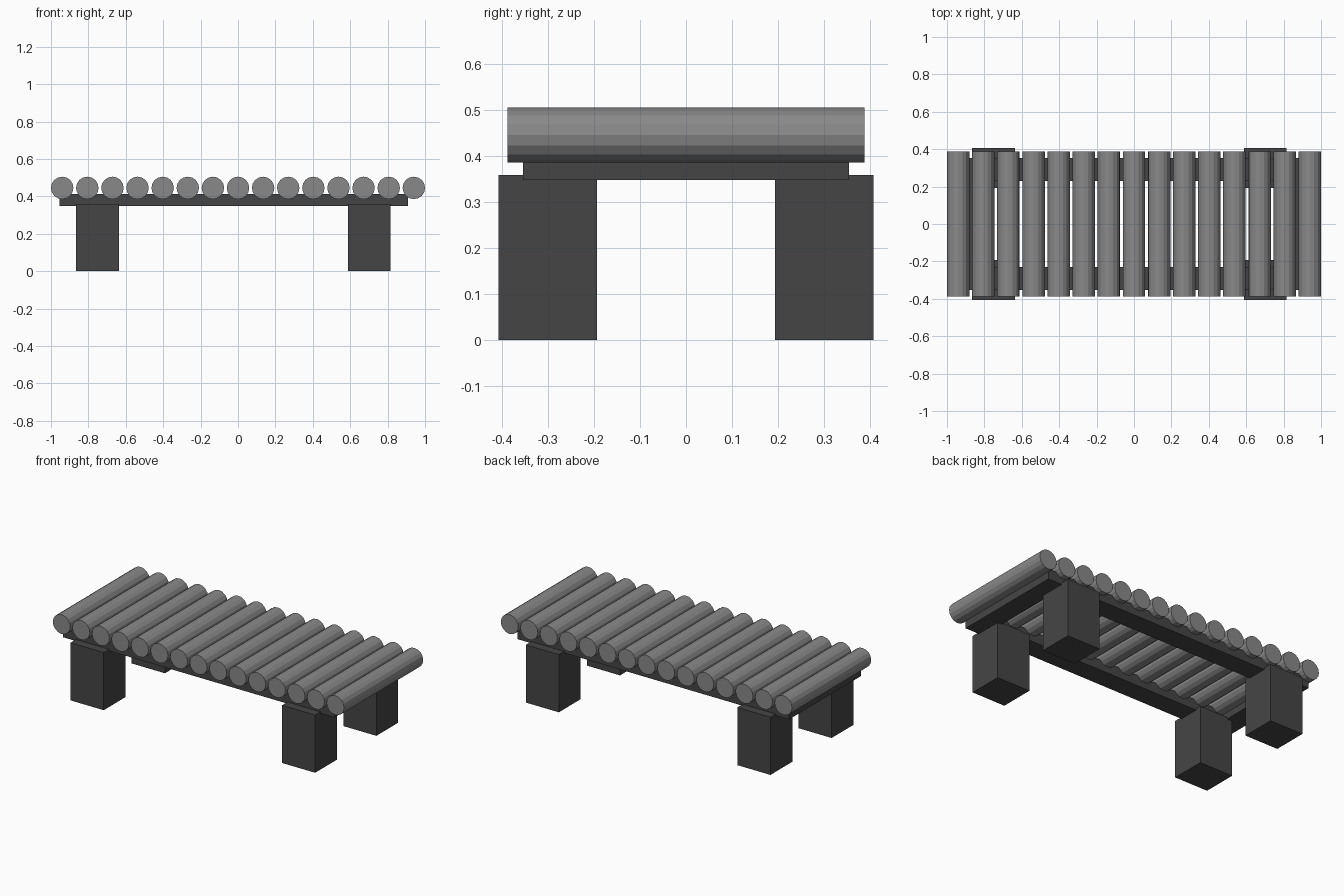
import bpy, bmesh, math
from mathutils import Matrix

if "Cube" in bpy.data.objects:
    bpy.data.objects.remove(bpy.data.objects["Cube"])


def material(name, v):
    m = bpy.data.materials.new(name)
    m.diffuse_color = (v, v, v, 1)
    m.use_nodes = True
    m.node_tree.nodes["Principled BSDF"].inputs["Base Color"].default_value = m.diffuse_color
    return m


DARK = material("dark_wood", 0.06)
LIGHT = material("log_wood", 0.25)


def add_object(name, bm, mat):
    me = bpy.data.meshes.new(name)
    bm.to_mesh(me)
    bm.free()
    me.materials.append(mat)
    ob = bpy.data.objects.new(name, me)
    bpy.context.collection.objects.link(ob)
    return ob


def box(name, x, y, z):
    bm = bmesh.new()
    size = [b - a for a, b in (x, y, z)]
    mid = [(a + b) / 2 for a, b in (x, y, z)]
    bmesh.ops.create_cube(bm, size=1, matrix=Matrix.Translation(mid) @ Matrix.Diagonal((*size, 1)))
    return add_object(name, bm, DARK)


# Row of round logs forming the seat
COUNT, RADIUS, LENGTH = 15, 0.06, 0.776
for i in range(COUNT):
    bm = bmesh.new()
    bmesh.ops.create_cone(bm, cap_ends=True, segments=16, radius1=RADIUS, radius2=RADIUS,
                          depth=LENGTH, matrix=Matrix.Rotation(math.pi / 2, 4, 'X'))
    log = add_object(f"seat_log_{i + 1}", bm, LIGHT)
    log.location = (-0.94 + 1.88 * i / (COUNT - 1), 0, 0.445)

# Frame: two long rails joined by a cross beam at each end
RAIL_Z = (0.348, 0.412)
X0, X1, Y_OUT, Y_IN = -0.955, 0.91, 0.354, 0.229
box("front_rail", (X0, X1), (-Y_OUT, -Y_IN), RAIL_Z)
box("back_rail", (X0, X1), (Y_IN, Y_OUT), RAIL_Z)
box("left_cross_beam", (X0, X0 + 0.125), (-Y_IN, Y_IN), RAIL_Z)
box("right_cross_beam", (X1 - 0.125, X1), (-Y_IN, Y_IN), RAIL_Z)

# Four block legs
for side, x in (("left", (-0.865, -0.637)), ("right", (0.588, 0.815))):
    box(f"front_{side}_leg", x, (-0.407, -0.193), (0, 0.358))
    box(f"back_{side}_leg", x, (0.193, 0.407), (0, 0.358))
